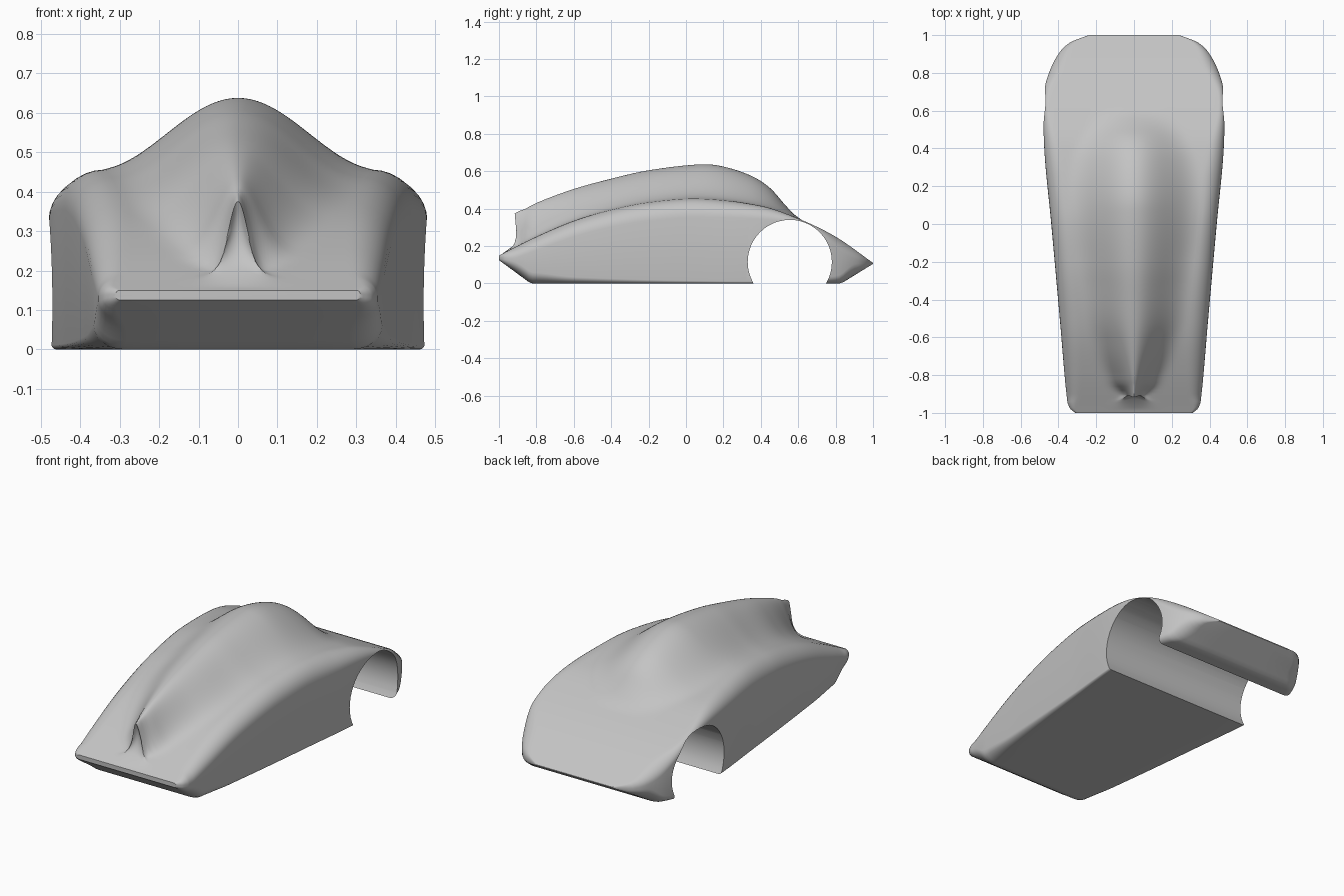
import bpy, bmesh, math

cube = bpy.data.objects.get("Cube")
if cube:
    bpy.data.objects.remove(cube, do_unlink=True)


def curve(points):
    """Smooth interpolation through (y, value) points."""
    n = len(points)

    def slope(i):
        a, b = points[max(i - 1, 0)], points[min(i + 1, n - 1)]
        return (b[1] - a[1]) / (b[0] - a[0])

    def at(y):
        y = min(max(y, points[0][0]), points[-1][0])
        i = 0
        while i < n - 2 and y > points[i + 1][0]:
            i += 1
        (y0, v0), (y1, v1) = points[i], points[i + 1]
        d = y1 - y0
        t = (y - y0) / d
        s = t * t * (3 - 2 * t)
        return (v0 + (v1 - v0) * s + d * slope(i) * t * (1 - t) ** 2
                - d * slope(i + 1) * t * t * (1 - t))
    return at


# Lengthwise curves of the hull
deck = curve([(-1, .15), (-.8, .25), (-.6, .335), (-.4, .395), (-.2, .435),
              (.07, .455), (.4, .415), (.6, .347), (.8, .25), (1, .11)])
width = curve([(-1, .31), (-.98, .336), (-.94, .353), (-.5, .393), (0, .438),
               (.4, .475), (.7, .475), (.8, .45), (.9, .4), (.96, .34), (1, .24)])
edge_drop = curve([(-1, .01), (-.9, .06), (-.5, .09), (.1, .1), (.4, .07),
                   (.6, .03), (.7, .03), (.85, .06), (1, .01)])
low_round = curve([(-1, .01), (-.88, .06), (-.6, .035), (0, .015), (.6, .015),
                   (.8, .04), (.9, .06), (1, .002)])

# Lengthwise curves of the canopy bulge: ridge height, foot width, sharpness
ridge = curve([(-.9, .375), (-.8, .43), (-.6, .505), (-.4, .56), (-.2, .605),
               (.08, .637), (.2, .625), (.35, .575), (.45, .51), (.53, .42),
               (.58, .368), (.62, .34)])
foot = curve([(-1, .2), (-.9, .23), (-.6, .28), (-.2, .33), (.1, .365),
              (.35, .34), (.5, .27), (.62, .2)])
sharp = curve([(-.97, 5), (-.94, 12), (-.9, 40), (-.87, 15), (-.8, 7),
               (-.6, 3), (-.3, 2.2), (0, 2), (.6, 2)])

# Undercut nose: hull y, ridge y, ridge z
NOSE = [(-.97, -.97, .168), (-.95, -.925, .2), (-.94, -.9, .235),
        (-.93, -.89, .28), (-.92, -.894, .325), (-.91, -.906, .355),
        (-.9, -.916, .375), (-.88, -.888, .389)]


def bottom(y):
    return max(0, .125 * (-.83 - y) / .17, .105 * (y - .83) / .17)


def half_section(y, ridge_y, ridge_z):
    """Points from the middle of the floor round to the middle of the deck."""
    w, top, low = width(y), deck(y), bottom(y)
    tall = top - low
    drop = min(edge_drop(y), tall * .45)
    lift = min(low_round(y), tall * .45)
    run_low, run_top = min(lift * 1.3, w), min(.1, drop * 1.1)
    pts = [(0, y, low), ((w - run_low) * .5, y, low)]
    for i in range(7):
        a = math.pi / 2 * i / 6
        pts.append((w - run_low * (1 - math.sin(a)), y, low + lift * (1 - math.cos(a))))
    for i in range(9):
        a = math.pi / 2 * i / 8
        pts.append((w - run_top * (1 - math.cos(a)), y, top - drop * (1 - math.sin(a))))
    inner, steps = w - run_top, 30
    height, f, k = max(ridge_z - top, 0), foot(y), sharp(y)
    for i in range(steps - 1, -1, -1):
        x = inner * (i / steps) ** 1.6
        s = math.cos(math.pi / 2 * min(x / f, 1)) ** k
        if height == 0:
            s = 0
        pts.append((x, y + (ridge_y - y) * s, top + height * s))
    return pts


# Stations along the hull, packed closely at both ends
stations = [(y, y, 0) for y in (-1, -.995, -.99, -.98)] + NOSE
y = -.86
while y < .95:
    stations.append((y, y, ridge(y) if y < .62 else 0))
    y += .02
stations += [(y, y, 0) for y in (.96, .97, .98, .985, .99, .995, 1)]

# Hull: lofted mirrored sections with flat end caps
bm = bmesh.new()
loops = []
for st in stations:
    half = half_section(*st)
    right = [bm.verts.new(p) for p in half]
    left = [bm.verts.new((-p[0], p[1], p[2])) for p in half[-2:0:-1]]
    loops.append(right + left)
n = len(loops[0])
for a, b in zip(loops, loops[1:]):
    for i in range(n):
        j = (i + 1) % n
        bm.faces.new((a[i], a[j], b[j], b[i]))
bm.faces.new(loops[0][::-1])
bm.faces.new(loops[-1])
bmesh.ops.recalc_face_normals(bm, faces=bm.faces)
mesh = bpy.data.meshes.new("body_shell")
bm.to_mesh(mesh)
bm.free()
body = bpy.data.objects.new("body_shell", mesh)
bpy.context.collection.objects.link(body)

# Plain grey finish
grey = bpy.data.materials.new("plain_grey")
grey.use_nodes = True
color = (.55, .55, .55, 1)
grey.diffuse_color = color
grey.node_tree.nodes["Principled BSDF"].inputs["Base Color"].default_value = color
mesh.materials.append(grey)

# Wheel tunnel cut right across the rear
bpy.ops.mesh.primitive_cylinder_add(vertices=48, radius=.225, depth=2,
                                    location=(0, .555, .115),
                                    rotation=(0, math.pi / 2, 0))
cutter = bpy.context.object
cutter.name = "wheel_tunnel_cutter"
cutter.hide_render = True
cutter.data.materials.append(grey)
cut = body.modifiers.new("wheel_tunnel", 'BOOLEAN')
cut.operation = 'DIFFERENCE'
cut.solver = 'EXACT'
cut.object = cutter

bpy.ops.object.select_all(action='DESELECT')
body.select_set(True)
bpy.context.view_layer.objects.active = body
bpy.ops.object.modifier_apply(modifier=cut.name)
bpy.data.objects.remove(cutter, do_unlink=True)
bpy.ops.object.shade_smooth_by_angle(angle=math.radians(35))
